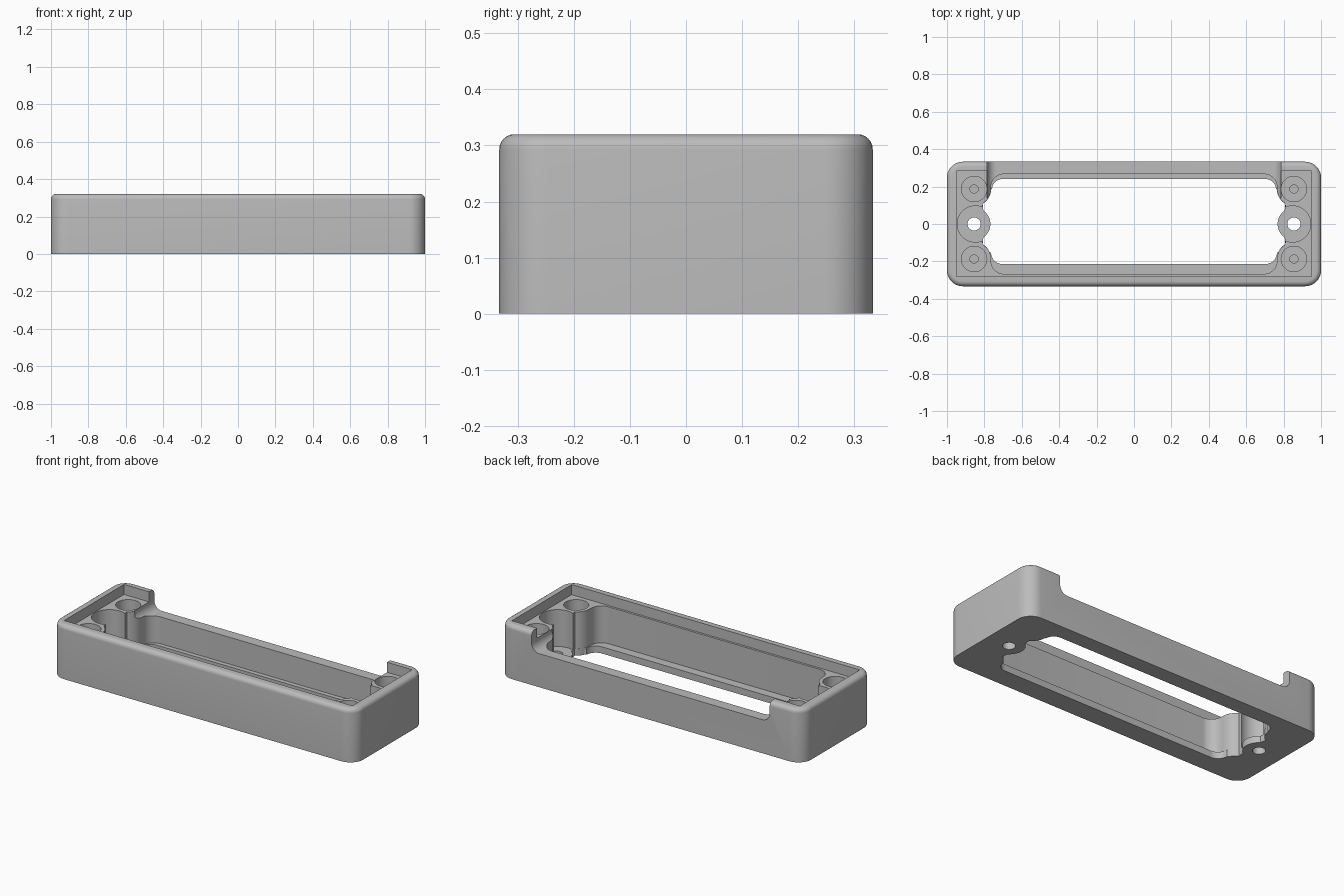
import bpy, bmesh
from math import sin, cos, radians, pi

if "Cube" in bpy.data.objects:
    bpy.data.objects.remove(bpy.data.objects["Cube"], do_unlink=True)

HEIGHT, HALF_DEPTH = 0.32, 0.333
BOSS_X, BOSS_Y = 0.855, 0.187
FLOOR, SEAT = 0.04, 0.26

grey = bpy.data.materials.new("plain grey")
grey.use_nodes = True
grey.diffuse_color = (0.5, 0.5, 0.5, 1)
grey.node_tree.nodes["Principled BSDF"].inputs["Base Color"].default_value = (0.5, 0.5, 0.5, 1)


def arc(cx, cy, r, start, end, steps=10):
    angles = [radians(start + (end - start) * i / steps) for i in range(steps + 1)]
    return [(cx + r * cos(a), cy + r * sin(a)) for a in angles]


def mirrored(right):
    """Close a right-hand outline with its left-hand mirror image."""
    return right + [(-x, y) for x, y in reversed(right)]


def rounded_rect(hx, hy, r):
    return mirrored(arc(hx - r, r - hy, r, -90, 0) + arc(hx - r, hy - r, r, 0, 90))


def loft(name, rings):
    """Solid skinned through matching rings of 3D points."""
    bm = bmesh.new()
    loops = [[bm.verts.new(p) for p in ring] for ring in rings]
    n = len(loops[0])
    for low, high in zip(loops, loops[1:]):
        for i in range(n):
            j = (i + 1) % n
            bm.faces.new((low[i], low[j], high[j], high[i]))
    bm.faces.new(loops[0][::-1])
    bm.faces.new(loops[-1])
    bmesh.ops.recalc_face_normals(bm, faces=bm.faces)
    mesh = bpy.data.meshes.new(name)
    bm.to_mesh(mesh)
    bm.free()
    mesh.materials.append(grey)
    obj = bpy.data.objects.new(name, mesh)
    bpy.context.collection.objects.link(obj)
    return obj


def prism(name, outline, z0, z1):
    return loft(name, [[(x, y, z) for x, y in outline] for z in (z0, z1)])


def cut(body, cutter):
    cutter.hide_render = True
    mod = body.modifiers.new("cut", "BOOLEAN")
    mod.operation, mod.solver, mod.object = "DIFFERENCE", "EXACT", cutter
    bpy.ops.object.modifier_apply(modifier=mod.name)
    bpy.data.objects.remove(cutter, do_unlink=True)


# Outer case with a rounded top rim
R, CORNER = 0.027, 0.085
levels = [(0, 0)] + [(R * (1 - cos(a)), HEIGHT - R + R * sin(a))
                     for a in (pi / 2 * i / 6 for i in range(7))]
case = loft("enclosure_case", [
    [(x, y, z) for x, y in rounded_rect(1 - d, HALF_DEPTH - d, CORNER - d)]
    for d, z in levels])
bpy.context.view_layer.objects.active = case
case.select_set(True)

# Square-cornered seat for a lid
seat = mirrored([(0.95, -0.28), (0.95, 0.283)])
cut(case, prism("lid_seat_cutter", seat, SEAT, 0.5))

# Main cavity flowing around the corner bosses into the end pockets
cavity = mirrored(
    arc(0.695, -0.197, 0.07, -90, 0)
    + arc(BOSS_X, -BOSS_Y, 0.09, 180, 120)
    + arc(0.848, 0, 0.097, -114, 114, 28)
    + arc(BOSS_X, BOSS_Y, 0.09, 240, 180)
    + arc(0.695, 0.197, 0.07, 0, 90))
cut(case, prism("cavity_cutter", cavity, FLOOR, 0.45))

# Window through the floor, leaving a lip and round screw tabs
window = mirrored(
    arc(0.704, -0.154, 0.06, -90, 0)
    + arc(BOSS_X, -BOSS_Y, 0.091, 155, 120)
    + arc(BOSS_X, 0, 0.087, 235, 125, 16)
    + arc(BOSS_X, BOSS_Y, 0.091, 240, 180)
    + arc(0.704, 0.185, 0.055, 0, 90))
cut(case, prism("window_cutter", window, -0.1, 0.1))

# Notch in the back wall with rounded lower corners
notch = mirrored(arc(0.735, 0.25, 0.05, -90, 0) + [(0.785, 0.5)])
cut(case, loft("notch_cutter", [[(x, y, z) for x, z in notch] for y in (0.14, 0.5)]))

# Screw holes through the tabs, and stepped blind holes in the bosses
for side in (-1, 1):
    x = side * BOSS_X
    cut(case, prism("screw_hole_cutter", arc(x, 0, 0.035, 0, 345, 23), -0.1, 0.2))
    for y in (-BOSS_Y, BOSS_Y):
        cut(case, prism("bore_cutter", arc(x, y, 0.068, 0, 350, 35), 0.1, 0.5))
        cut(case, prism("pilot_cutter", arc(x, y, 0.022, 0, 345, 23), 0.05, 0.2))

bpy.ops.object.shade_smooth_by_angle(angle=radians(30))
